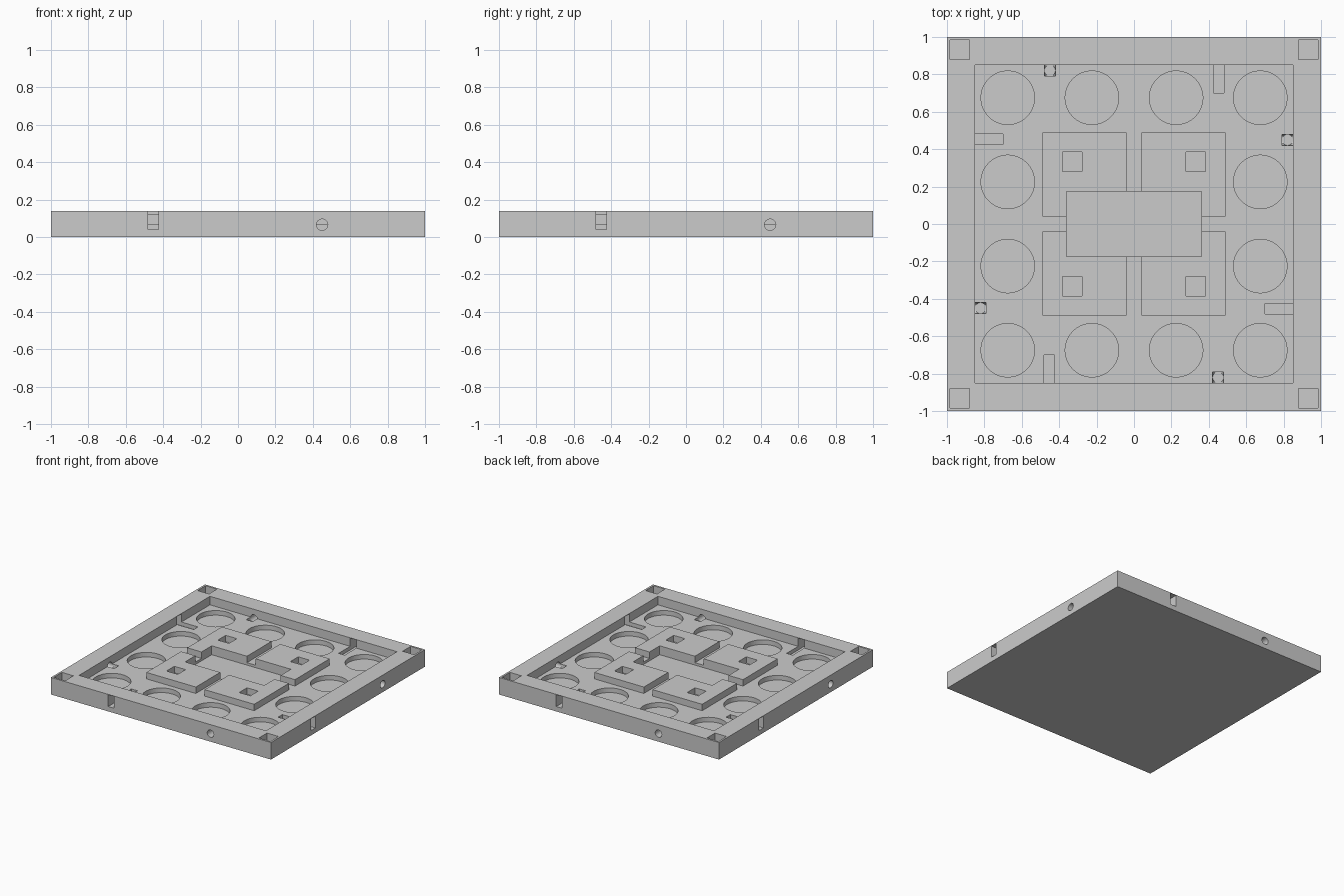
import bpy, math
from mathutils import Matrix, Vector

cube = bpy.data.objects.get("Cube")
if cube:
    bpy.data.objects.remove(cube, do_unlink=True)

TOP, FLOOR, BLOCK_TOP = 0.14, 0.07, 0.123
SIGNS = [(sx, sy) for sx in (-1, 1) for sy in (-1, 1)]

grey = bpy.data.materials.new("plain_grey")
grey.use_nodes = True
grey.diffuse_color = (0.6, 0.6, 0.6, 1)
grey.node_tree.nodes["Principled BSDF"].inputs["Base Color"].default_value = (0.6, 0.6, 0.6, 1)


def box(name, x, y, z):
    """Box from (min, max) ranges, vertices in world space."""
    bpy.ops.mesh.primitive_cube_add(size=1)
    ob = bpy.context.object
    ob.name = name
    size = Vector((x[1] - x[0], y[1] - y[0], z[1] - z[0]))
    mid = Vector((sum(x), sum(y), sum(z))) / 2
    ob.data.transform(Matrix.Translation(mid) @ Matrix.Diagonal(size).to_4x4())
    ob.data.materials.append(grey)
    return ob


def square(name, x, y, half, z):
    return box(name, (x - half, x + half), (y - half, y + half), z)


def cylinder(name, radius, start, end, sides):
    """Cylinder between two points."""
    start, end = Vector(start), Vector(end)
    axis = end - start
    bpy.ops.mesh.primitive_cylinder_add(vertices=sides, radius=radius, depth=axis.length)
    ob = bpy.context.object
    ob.name = name
    turn = axis.to_track_quat('Z', 'Y').to_matrix().to_4x4()
    ob.data.transform(Matrix.Translation((start + end) / 2) @ turn)
    ob.data.materials.append(grey)
    return ob


def cut(target, cutter):
    """Subtract the cutter, then discard it."""
    cutter.hide_render = True
    mod = target.modifiers.new("cut", 'BOOLEAN')
    mod.operation, mod.solver, mod.object = 'DIFFERENCE', 'EXACT', cutter
    bpy.context.view_layer.objects.active = target
    bpy.ops.object.modifier_apply(modifier=mod.name)
    bpy.data.objects.remove(cutter, do_unlink=True)


# Tray with its square recess
tray = box("tray", (-1, 1), (-1, 1), (0, TOP))
cut(tray, square("recess", 0, 0, 0.85, (FLOOR, 0.3)))

# Ring of twelve round pockets
steps = (-0.675, -0.225, 0.225, 0.675)
for x in steps:
    for y in steps:
        if max(abs(x), abs(y)) > 0.5:
            cut(tray, cylinder("round_pocket", 0.143, (x, y, 0.032), (x, y, 0.1), 64))

# Square corner sockets
for sx, sy in SIGNS:
    cut(tray, square("corner_socket", sx * 0.932, sy * 0.932, 0.052, (FLOOR, 0.3)))

# Each side has a tall slot and a round hole that ends in a small well
for i in range(4):
    turn = Matrix.Rotation(i * math.pi / 2, 4, 'Z')
    slot = box("side_slot", (-0.48, -0.425), (-1.1, -0.7), (0.04, 0.137))
    hole = cylinder("side_hole", 0.03, (0.45, -1.1, 0.066), (0.45, -0.79, 0.066), 32)
    well = cylinder("side_well", 0.0295, (0.45, -0.8205, 0.034), (0.45, -0.8205, 0.08), 32)
    for cutter in (slot, hole, well):
        cutter.data.transform(turn)
        cut(tray, cutter)

# Shallow central bay in the floor
bay_x, bay_y = (-0.36, 0.36), (-0.173, 0.173)
cut(tray, box("bay", bay_x, bay_y, (0.05, 0.1)))

# Four raised blocks, notched by the bay, each with a square socket
for sx, sy in SIGNS:
    name = ("back" if sy > 0 else "front") + ("_left" if sx > 0 else "_right") + "_block"
    block = square(name, sx * 0.265, sy * 0.265, 0.225, (FLOOR, BLOCK_TOP))
    cut(block, box("bay", bay_x, bay_y, (0, 0.3)))
    cut(block, square("block_socket", sx * 0.33, sy * 0.333, 0.051, (0, 0.3)))
